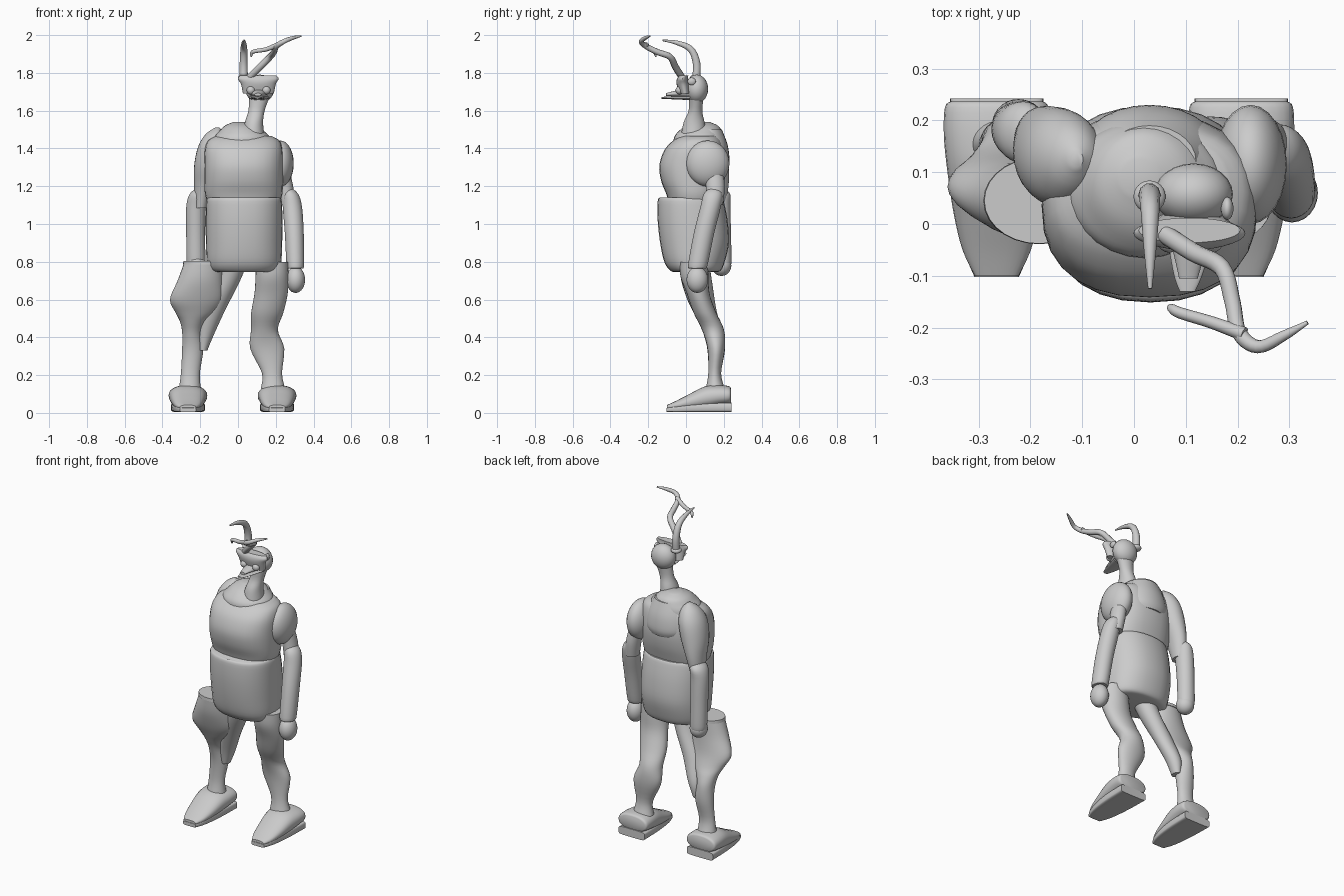
import bpy, bmesh, math
from mathutils import Vector

grey = bpy.data.materials.new("plain_grey")
grey.diffuse_color = (0.6, 0.6, 0.6, 1)


def finish(ob, angle=40):
    ob.data.materials.clear()
    ob.data.materials.append(grey)
    bpy.ops.object.select_all(action='DESELECT')
    ob.select_set(True)
    bpy.context.view_layer.objects.active = ob
    bpy.ops.object.shade_smooth_by_angle(angle=math.radians(angle))
    return ob


def catmull(rows, steps):
    """Smoothly resample rows of numbers."""
    rows = [Vector(r) for r in rows]
    out = []
    for i in range(len(rows) - 1):
        a, b = rows[max(i - 1, 0)], rows[i]
        c, d = rows[i + 1], rows[min(i + 2, len(rows) - 1)]
        for s in range(steps):
            t = s / steps
            out.append(b + (c - a) * t / 2 + (2 * a - 5 * b + 4 * c - d) * t * t / 2
                       + (3 * b - a - 3 * c + d) * t ** 3 / 2)
    return out + [rows[-1]]


def loft(name, rows, axis='Z', power=2.0, steps=4, sides=28):
    """Rows: position along axis, centre u, centre v, radius u, radius v."""
    bm = bmesh.new()
    rings = []
    for p, u, v, ru, rv in (catmull(rows, steps) if steps > 1 else rows):
        ring = []
        for k in range(sides):
            a = math.tau * k / sides
            c, s = math.cos(a), math.sin(a)
            x = u + max(ru, .002) * math.copysign(abs(c) ** (2 / power), c)
            y = v + max(rv, .002) * math.copysign(abs(s) ** (2 / power), s)
            ring.append(bm.verts.new((x, y, p) if axis == 'Z' else (x, p, y)))
        rings.append(ring)
    for r, q in zip(rings, rings[1:]):
        for k in range(sides):
            bm.faces.new((r[k], r[(k + 1) % sides], q[(k + 1) % sides], q[k]))
    bm.faces.new(rings[0])
    bm.faces.new(rings[-1])
    bmesh.ops.recalc_face_normals(bm, faces=bm.faces)
    me = bpy.data.meshes.new(name)
    bm.to_mesh(me)
    bm.free()
    ob = bpy.data.objects.new(name, me)
    bpy.context.collection.objects.link(ob)
    return finish(ob)


def ball(name, loc, radii):
    bpy.ops.mesh.primitive_uv_sphere_add(segments=24, ring_count=14, radius=1, location=loc)
    ob = bpy.context.object
    ob.name, ob.scale = name, radii
    return finish(ob)


def tube(name, pts):
    """Tapered tube through points of x, y, z, radius."""
    cu = bpy.data.curves.new(name, 'CURVE')
    cu.dimensions, cu.bevel_depth, cu.bevel_resolution = '3D', 1, 3
    cu.use_fill_caps = True
    fine = catmull(pts, 5)
    sp = cu.splines.new('POLY')
    sp.points.add(len(fine) - 1)
    for p, q in zip(sp.points, fine):
        p.co, p.radius = (q[0], q[1], q[2], 1), q[3]
    ob = bpy.data.objects.new(name, cu)
    bpy.context.collection.objects.link(ob)
    bpy.ops.object.select_all(action='DESELECT')
    ob.select_set(True)
    bpy.context.view_layer.objects.active = ob
    bpy.ops.object.convert(target='MESH')
    return finish(bpy.context.object)


# Torso
loft("abdomen", [(.745, .035, .05, .14, .11), (.755, .033, .05, .18, .135),
                 (.80, .032, .045, .197, .16), (.90, .032, .045, .202, .182),
                 (1.02, .032, .035, .203, .185), (1.12, .032, .025, .2, .175),
                 (1.14, .032, .025, .19, .165)], power=2.3)
loft("chest", [(1.11, .03, .04, .19, .13), (1.16, .03, .04, .205, .145),
               (1.23, .03, .036, .208, .168), (1.31, .03, .036, .208, .177),
               (1.39, .03, .045, .206, .16), (1.44, .03, .06, .19, .13),
               (1.465, .03, .07, .15, .1)], power=2.4)
loft("collar", [(1.40, .02, .07, .15, .135), (1.455, .022, .068, .15, .132),
                (1.49, .02, .075, .12, .115), (1.52, .015, .085, .085, .085),
                (1.54, .01, .09, .035, .035)])
loft("back_plate", [(1.30, .03, .13, .12, .09), (1.34, .03, .13, .14, .1),
                    (1.42, .03, .12, .13, .1), (1.5, .03, .12, .09, .07)])

# Neck and head
loft("neck", [(1.48, .08, .04, .058, .065), (1.54, .085, .043, .048, .055),
              (1.60, .098, .05, .043, .036), (1.68, .115, .055, .055, .04)])
ball("head", (.115, .057, 1.715), (.076, .06, .076))
loft("brow_band", [(1.69, .108, -.005, .082, .03), (1.74, .108, -.015, .092, .035),
                   (1.768, .107, -.018, .108, .03), (1.785, .107, -.012, .098, .024)])
loft("upper_bill", [(-.105, .105, 1.685, .018, .008), (-.06, .107, 1.69, .03, .015),
                    (.02, .112, 1.695, .055, .03)], 'Y')
loft("lower_bill", [(-.13, .103, 1.668, .015, .005), (-.09, .105, 1.668, .03, .007),
                    (.02, .112, 1.668, .055, .012)], 'Y')
for side, x in (("left", .068), ("right", .15)):
    ball(side + "_eye", (x, -.035, 1.708), (.022, .02, .022))
ball("ear", (.18, .03, 1.755), (.012, .022, .02))

# Horns
ball("horn_socket", (.03, .053, 1.775), (.031, .031, .018))
tube("straight_horn", [(.03, .053, 1.765, .022), (.03, .056, 1.85, .021),
                       (.031, .025, 1.925, .018), (.031, -.05, 1.96, .012),
                       (.031, -.125, 1.972, .004)])
tube("branching_horn", [(.06, -.02, 1.775, .018), (.115, -.055, 1.83, .018),
                        (.17, -.085, 1.885, .017), (.19, -.15, 1.91, .016),
                        (.203, -.21, 1.94, .015), (.24, -.237, 1.965, .013),
                        (.29, -.215, 1.985, .01), (.335, -.19, 1.995, .004)])
tube("horn_branch", [(.213, -.213, 1.95, .014), (.15, -.19, 1.925, .012),
                     (.09, -.172, 1.915, .011), (.073, -.163, 1.905, .009),
                     (.07, -.16, 1.885, .004)])

# Right-hand-side arm
ball("right_shoulder", (.225, .115, 1.32), (.07, .115, .122))
loft("right_upper_arm", [(1.10, .265, .15, .04, .045), (1.2, .25, .155, .042, .05),
                         (1.32, .225, .14, .04, .05)])
loft("right_forearm", [(.765, .303, .06, .042, .045), (.79, .303, .064, .047, .052),
                       (.95, .298, .095, .05, .054), (1.09, .288, .13, .051, .054),
                       (1.16, .278, .143, .04, .048), (1.195, .265, .148, .012, .015)])
ball("right_hand", (.305, .06, .705), (.05, .057, .07))

# Left-hand-side arm
loft("left_upper_arm", [(1.085, -.197, .16, .034, .045), (1.2, -.182, .155, .05, .07),
                        (1.31, -.158, .135, .074, .092), (1.41, -.135, .125, .076, .092),
                        (1.475, -.12, .125, .052, .06), (1.51, -.11, .125, .012, .015)])
loft("left_forearm", [(.78, -.222, .195, .045, .042), (.81, -.223, .194, .05, .047),
                      (.95, -.224, .188, .05, .05), (1.09, -.222, .18, .052, .055),
                      (1.16, -.21, .175, .045, .058), (1.195, -.195, .17, .015, .02)])
ball("left_hand", (-.22, .188, .78), (.052, .052, .055))

# Legs
loft("right_leg", [(.13, .185, .155, .064, .05), (.21, .18, .152, .053, .034),
                   (.34, .155, .16, .09, .046), (.44, .14, .143, .071, .058),
                   (.53, .155, .1, .085, .06), (.63, .175, .065, .088, .06),
                   (.72, .18, .045, .087, .074), (.8, .18, .04, .085, .075)])
loft("left_leg", [(.13, -.255, .155, .058, .05), (.21, -.252, .152, .05, .034),
                  (.33, -.24, .16, .056, .046), (.42, -.243, .148, .052, .056),
                  (.48, -.238, .125, .068, .06), (.53, -.225, .1, .105, .06),
                  (.6, -.22, .072, .14, .065), (.7, -.2, .05, .12, .075),
                  (.795, -.183, .045, .102, .08)])
loft("left_leg_rim", [(.785, -.183, .045, .108, .084), (.803, -.183, .045, .106, .083)], steps=1)
loft("left_thigh", [(.33, -.185, .15, .022, .03), (.42, -.17, .145, .045, .045),
                    (.55, -.125, .11, .06, .05), (.68, -.06, .08, .062, .06),
                    (.78, -.025, .06, .07, .065)])

# Shoes and soles
for side, x in (("right", .207), ("left", -.265)):
    loft(side + "_shoe", [(-.1, x, .03, .042, .012), (-.05, x, .04, .066, .025),
                          (.02, x, .058, .083, .043), (.1, x, .08, .095, .06),
                          (.17, x, .09, .102, .057), (.225, x, .092, .1, .05),
                          (.237, x, .092, .088, .04)], 'Y', 2.3)
    loft(side + "_sole", [(-.102, x, .016, .043, .011), (-.05, x, .022, .064, .018),
                          (.02, x, .027, .078, .023), (.12, x, .029, .087, .025),
                          (.242, x, .029, .09, .025)], 'Y', 6)
